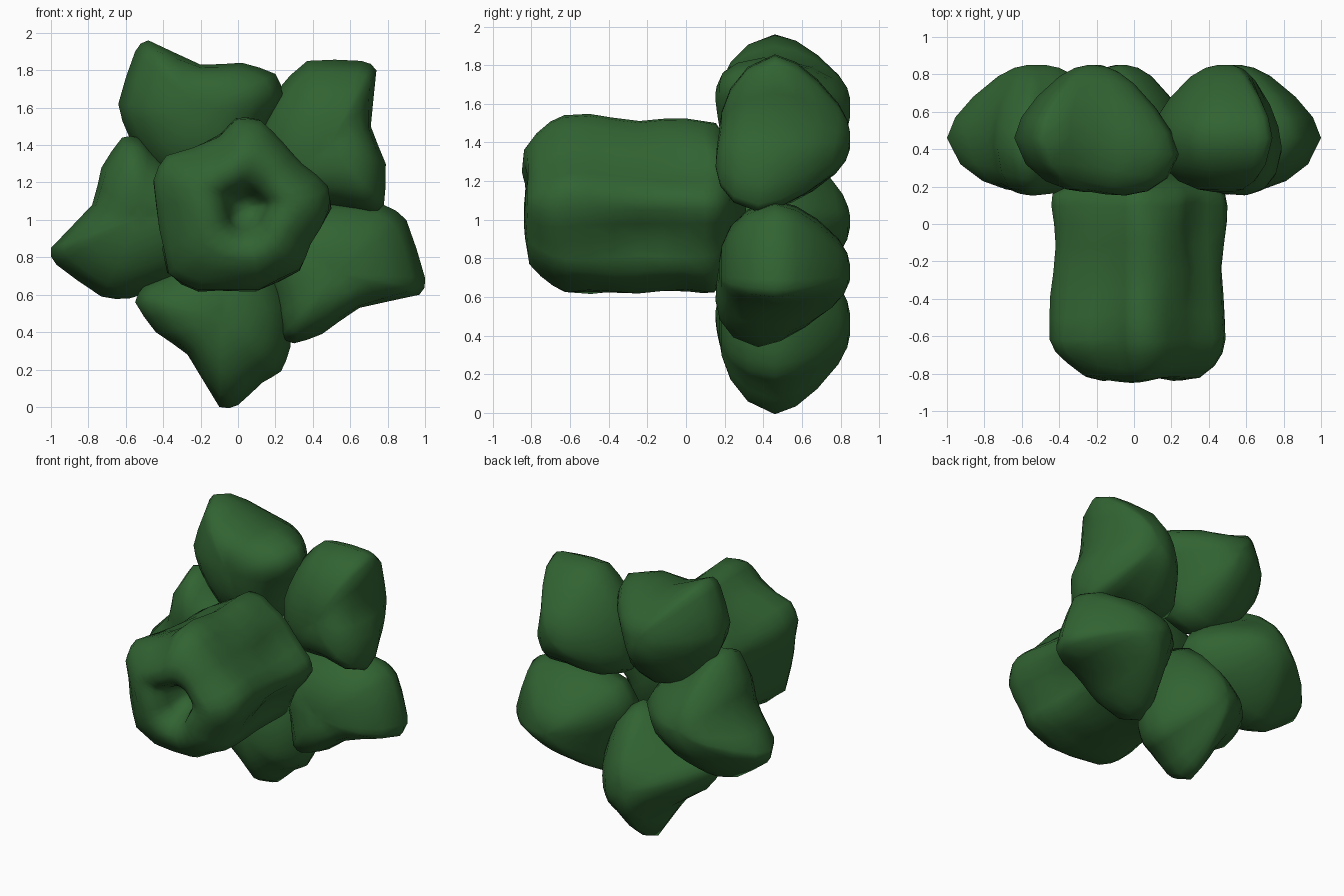
import bpy, bmesh
from mathutils import Vector, noise

if "Cube" in bpy.data.objects:
    bpy.data.objects.remove(bpy.data.objects["Cube"])

green = bpy.data.materials.new("leaf_green")
green.diffuse_color = (0.031, 0.125, 0.032, 1)
green.use_nodes = True
green.node_tree.nodes["Principled BSDF"].inputs["Base Color"].default_value = green.diffuse_color


def smooth_outline(pts):
    """Double a closed outline with slightly rounded midpoints."""
    p = [Vector(q) for q in pts]
    n = len(p)
    out = []
    for i in range(n):
        a, b, c, d = p[i - 1], p[i], p[(i + 1) % n], p[(i + 2) % n]
        out += [b, (b + c) * 0.53 - (a + d) * 0.03]
    return out


def loft(name, pts, rings, centre, tilt=None, lumps=0):
    """Closed lump: scaled copies of an (x, z) outline stacked along y."""
    outline = smooth_outline(pts)
    mean = sum((p - centre).length for p in outline) / len(outline)
    bm = bmesh.new()
    loops = []
    for y, s in rings:
        loop = []
        for p in outline:
            d = p - centre
            # smaller rings become rounder
            d = d.lerp(d.normalized() * mean, min(0.85, 0.9 * (1 - s)))
            q = centre + d * s
            dy = -0.2 * max(0, (q - centre).dot(tilt)) if tilt else 0
            v = Vector((q.x, y + dy, q.y))
            v += lumps * noise.noise_vector(v * 3.5)
            loop.append(bm.verts.new(v))
        loops.append(loop)
    n = len(outline)
    for a, b in zip(loops, loops[1:]):
        for i in range(n):
            j = (i + 1) % n
            bm.faces.new((a[i], a[j], b[j], b[i]))
    for loop, (y, s) in ((loops[0], rings[0]), (loops[-1], rings[-1])):
        pole = bm.verts.new((centre.x, y, centre.y))
        for i in range(n):
            bm.faces.new((loop[i], loop[(i + 1) % n], pole))
    bmesh.ops.recalc_face_normals(bm, faces=bm.faces)
    for f in bm.faces:
        f.smooth = True
    me = bpy.data.meshes.new(name)
    bm.to_mesh(me)
    bm.free()
    me.materials.append(green)
    ob = bpy.data.objects.new(name, me)
    bpy.context.collection.objects.link(ob)
    return ob


# Five thick petals around the centre, each with a tip and a forward shoulder
petals = {
    "petal_top_left": [(-.48, 1.96), (-.2, 1.83), (.02, 1.84), (.2, 1.78), (.24, 1.66),
                       (.12, 1.46), (.04, 1.2), (-.15, 1.12), (-.4, 1.2), (-.58, 1.44),
                       (-.64, 1.62), (-.55, 1.9)],
    "petal_top_right": [(.2, 1.68), (.37, 1.85), (.66, 1.85), (.74, 1.8), (.71, 1.5),
                        (.79, 1.3), (.78, 1.08), (.71, 1.04), (.5, 1.08), (.28, 1.06),
                        (.1, 1.15), (.09, 1.42)],
    "petal_right": [(.78, 1.08), (.9, 1.0), (1.0, .69), (.97, .6), (.65, .53), (.45, .39),
                    (.3, .34), (.23, .38), (.19, .6), (.1, .85), (.2, 1.03), (.5, 1.1)],
    "petal_bottom": [(-.1, 0), (0, .01), (.13, .13), (.23, .19), (.28, .32), (.28, .55),
                     (.18, .82), (.02, .95), (-.15, .85), (-.35, .72), (-.5, .65),
                     (-.55, .56), (-.44, .4), (-.27, .28)],
    "petal_left": [(-1, .85), (-.97, .76), (-.73, .59), (-.58, .58), (-.35, .66),
                   (-.12, .8), (-.04, 1.0), (-.14, 1.15), (-.3, 1.25), (-.42, 1.33),
                   (-.53, 1.44), (-.62, 1.44), (-.73, 1.28), (-.78, 1.08)],
}
petal_rings = [(.17, .15), (.185, .38), (.23, .64), (.32, .87), (.46, 1), (.57, .92),
               (.68, .74), (.79, .47), (.835, .28), (.85, .12)]
hub = Vector((.03, 1.03))
for name, pts in petals.items():
    c = sum((Vector(p) for p in pts), Vector((0, 0))) / len(pts)
    out = (c - hub).normalized()
    loft(name, pts, petal_rings, c, Vector((out.y, -out.x)))

# Lumpy trumpet with a dimpled mouth at the front
trumpet = [(-.45, 1.2), (-.37, 1.32), (-.1, 1.45), (0, 1.53), (.12, 1.53), (.25, 1.42),
           (.33, 1.29), (.49, 1.17), (.5, 1.06), (.38, .88), (.33, .72), (.1, .61),
           (-.2, .62), (-.38, .71), (-.41, .95)]
trumpet_rings = [(-.58, .1), (-.62, .2), (-.72, .27), (-.79, .36), (-.83, .5), (-.82, .66),
                 (-.76, .82), (-.69, .94), (-.62, 1), (-.5, .99), (-.38, .97), (-.25, .96),
                 (-.12, .96), (0, .97), (.1, .97), (.16, .95), (.22, .75), (.28, .4),
                 (.31, .15)]
loft("trumpet", trumpet, trumpet_rings, Vector((.05, 1.07)), lumps=.035)
